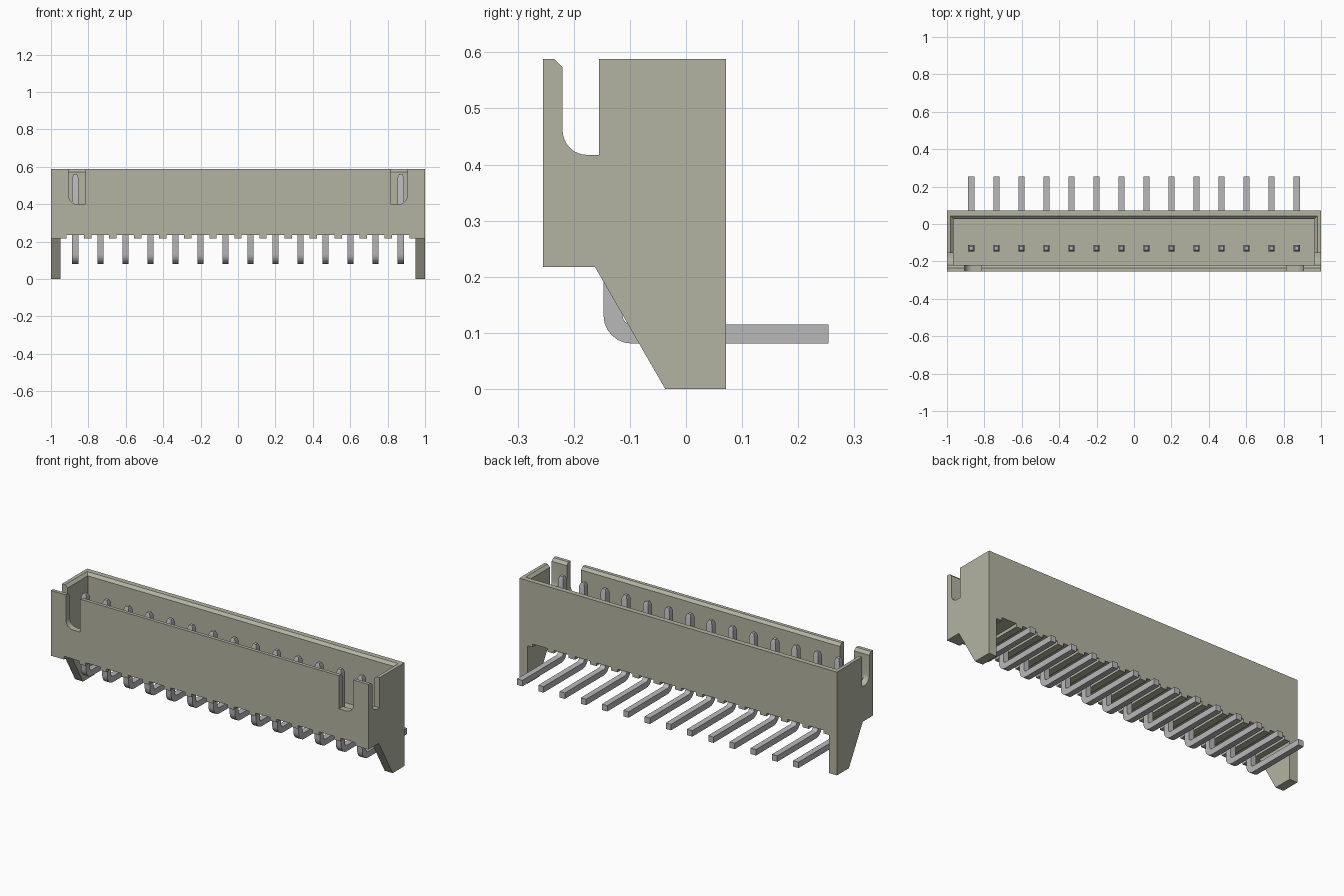
import bpy
import bmesh
from math import cos, sin, pi

if "Cube" in bpy.data.objects:
    bpy.data.objects.remove(bpy.data.objects["Cube"], do_unlink=True)


def material(name, rgb):
    mat = bpy.data.materials.new(name)
    mat.use_nodes = True
    mat.diffuse_color = (*rgb, 1)
    bsdf = next(n for n in mat.node_tree.nodes if n.type == "BSDF_PRINCIPLED")
    bsdf.inputs["Base Color"].default_value = (*rgb, 1)
    return mat


HOUSING = material("beige plastic", (0.45, 0.455, 0.365))
METAL = material("grey metal", (0.48, 0.48, 0.485))

PINS = 14
PITCH = 0.1338
PIN_X = [(i - (PINS - 1) / 2) * PITCH for i in range(PINS)]


def arc(cx, cy, r, start, end, steps=6):
    """Points on a circular arc, angles in quarter turns."""
    angles = [(start + (end - start) * i / steps) * pi / 2 for i in range(steps + 1)]
    return [(cx + r * cos(a), cy + r * sin(a)) for a in angles]


def finish(bm, name, mat):
    bmesh.ops.recalc_face_normals(bm, faces=bm.faces)
    mesh = bpy.data.meshes.new(name)
    bm.to_mesh(mesh)
    bm.free()
    mesh.materials.append(mat)
    obj = bpy.data.objects.new(name, mesh)
    bpy.context.collection.objects.link(obj)
    return obj


def prism(profile, axis, low, high):
    """Extrude a flat profile along x (points are y, z) or y (points are x, z)."""
    bm = bmesh.new()
    place = (lambda p, d: (d, p[0], p[1])) if axis == "x" else (lambda p, d: (p[0], d, p[1]))
    a = [bm.verts.new(place(p, low)) for p in profile]
    b = [bm.verts.new(place(p, high)) for p in profile]
    bm.faces.new(a)
    bm.faces.new(b)
    for i in range(len(a)):
        j = (i + 1) % len(a)
        bm.faces.new((a[i], a[j], b[j], b[i]))
    return bm


def select_only(obj):
    bpy.ops.object.select_all(action="DESELECT")
    obj.select_set(True)
    bpy.context.view_layer.objects.active = obj


def cut(target, cutter):
    cutter.hide_render = True
    mod = target.modifiers.new("cut", "BOOLEAN")
    mod.operation = "DIFFERENCE"
    mod.solver = "EXACT"
    mod.object = cutter
    select_only(target)
    bpy.ops.object.modifier_apply(modifier=mod.name)
    bpy.data.objects.remove(cutter, do_unlink=True)


# Housing: side outline with the leg, the side notch and the lead-in of the front wall
TOP = 0.588
BOTTOM = 0.217
outline = [(-0.255, TOP), (-0.255, BOTTOM), (-0.162, BOTTOM), (-0.037, 0), (0.071, 0),
           (0.071, TOP), (-0.155, TOP), (-0.155, 0.417)]
outline += arc(-0.176, 0.461, 0.044, 3, 2)
outline += [(-0.22, 0.573), (-0.235, TOP)]
housing = finish(prism(outline, "x", -1, 1), "housing", HOUSING)

# Space between the legs, with a shallow groove under every pin
under = [(-0.95, -0.1), (-0.95, BOTTOM)]
for x in PIN_X:
    under += [(x - 0.047, BOTTOM), (x - 0.047, 0.235), (x + 0.047, 0.235), (x + 0.047, BOTTOM)]
under += [(0.95, BOTTOM), (0.95, -0.1)]
cut(housing, finish(prism(under, "y", -0.4, 0.4), "underside_cutter", HOUSING))

# Cavity that flares out at the rim
bm = bmesh.new()
rings = []
for z, grow in ((0.285, 0), (0.573, 0), (0.603, 0.03)):
    x, front, back = 0.965 + grow, -0.2202 - grow, 0.027 + grow
    rings.append([bm.verts.new((px, py, z)) for px, py in
                  ((-x, front), (x, front), (x, back), (-x, back))])
bm.faces.new(rings[0])
bm.faces.new(rings[-1])
for lower, upper in zip(rings, rings[1:]):
    for i in range(4):
        j = (i + 1) % 4
        bm.faces.new((lower[i], lower[j], upper[j], upper[i]))
cut(housing, finish(bm, "cavity_cutter", HOUSING))

# Two slots in the front wall, each rounded at its outer lower corner
for side in (-1, 1):
    slot = [(0.815, 0.7), (0.815, 0.4)] + arc(0.86, 0.445, 0.045, 3, 4) + [(0.905, 0.7)]
    slot = [(side * x, z) for x, z in slot]
    cut(housing, finish(prism(slot, "y", -0.4, -0.2), "slot_cutter", HOUSING))

select_only(housing)
bpy.ops.object.shade_smooth_by_angle(angle=pi / 7)

# Bent square pin with a tapered tip
HALF = 0.0165
FRONT, REAR, LOW, HIGH, SHOULDER = -0.147, -0.113, 0.081, 0.115, 0.54
bend = [(FRONT, SHOULDER)] + arc(FRONT + 0.05, LOW + 0.05, 0.05, 2, 3)
bend += [(0.254, LOW), (0.254, HIGH)]
bend += arc(FRONT + 0.05, LOW + 0.05, 0.016, 3, 2) + [(REAR, SHOULDER)]
bm = prism(bend, "x", -HALF, HALF)
top = max(bm.faces, key=lambda f: f.calc_center_median().z)
tip = bmesh.ops.extrude_face_region(bm, geom=[top])["geom"]
bmesh.ops.delete(bm, geom=[top], context="FACES_ONLY")
middle = (FRONT + REAR) / 2
for v in tip:
    if isinstance(v, bmesh.types.BMVert):
        v.co.x *= 0.55
        v.co.y = middle + (v.co.y - middle) * 0.55
        v.co.z = 0.56
pin = finish(bm, "pin_1", METAL)
select_only(pin)
bpy.ops.object.shade_smooth_by_angle(angle=pi / 7)

# Row of pins
pin.location.x = PIN_X[0]
for i, x in enumerate(PIN_X[1:], 2):
    other = pin.copy()
    other.name = f"pin_{i}"
    other.location.x = x
    bpy.context.collection.objects.link(other)
